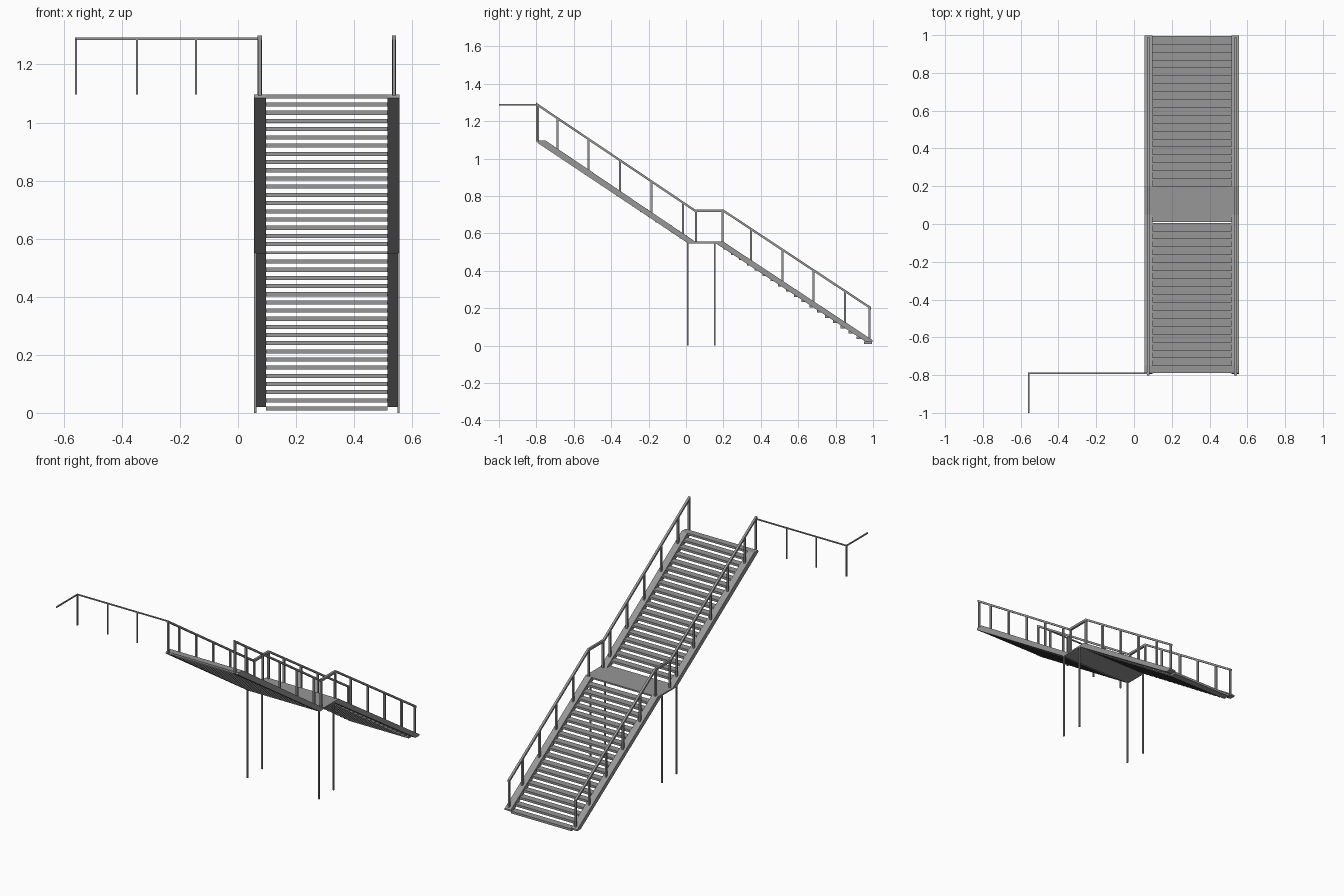
import bpy
import bmesh
from mathutils import Vector

if "Cube" in bpy.data.objects:
    bpy.data.objects.remove(bpy.data.objects["Cube"], do_unlink=True)

steel = bpy.data.materials.new("grey steel")
steel.use_nodes = True
GREY = (0.31, 0.31, 0.31, 1)
steel.diffuse_color = GREY
steel.node_tree.nodes["Principled BSDF"].inputs["Base Color"].default_value = GREY

MID = 0.306          # stair centreline in x
HALF = 0.251         # half the stair width
STRINGER = 0.042     # stringer width
RAIL_X = 0.231       # handrail distance from the centreline
STEPS = 19


def finish(name, bm):
    bmesh.ops.recalc_face_normals(bm, faces=bm.faces)
    mesh = bpy.data.meshes.new(name)
    bm.to_mesh(mesh)
    bm.free()
    mesh.materials.append(steel)
    obj = bpy.data.objects.new(name, mesh)
    bpy.context.collection.objects.link(obj)
    return obj


def profile(name, points, x0, x1):
    """Extrude a (y, z) outline from x0 to x1."""
    bm = bmesh.new()
    face = bm.faces.new([bm.verts.new((x0, y, z)) for y, z in points])
    new = bmesh.ops.extrude_face_region(bm, geom=[face])["geom"]
    verts = [v for v in new if isinstance(v, bmesh.types.BMVert)]
    bmesh.ops.translate(bm, verts=verts, vec=Vector((x1 - x0, 0, 0)))
    return finish(name, bm)


def box(name, x0, x1, y0, y1, z0, z1):
    return profile(name, [(y0, z0), (y1, z0), (y1, z1), (y0, z1)], x0, x1)


def post(name, x, y, z0, z1, w):
    return box(name, x - w / 2, x + w / 2, y - w / 2, y + w / 2, z0, z1)


def height(path, y):
    """Height of a (y, z) path at y."""
    for (ya, za), (yb, zb) in zip(path, path[1:]):
        if y <= yb:
            return za + (zb - za) * (y - ya) / (yb - ya)
    return path[-1][1]


# Side outlines
upper = [(-0.795, 1.085), (-0.79, 1.096), (-0.75, 1.096), (0.05, 0.556), (0.01, 0.548)]
lower = [(0.158, 0.548), (0.2, 0.556), (0.997, 0.03), (0.997, 0.02), (0.962, 0.02)]
rail = [(-0.802, 1.3), (0.048, 0.729), (0.199, 0.729), (0.988, 0.208)]
floor = [(-0.8, 1.096), (-0.75, 1.096), (0.05, 0.555), (0.2, 0.555), (0.997, 0.028)]
post_ys = [-0.797, -0.687, -0.521, -0.353, -0.184, -0.016, 0.053,
           0.195, 0.348, 0.516, 0.682, 0.85, 0.982]

for side, label in ((-1, "right"), (1, "left")):
    # Stringers
    a, b = sorted((MID + side * HALF, MID + side * (HALF - STRINGER)))
    profile(f"{label}_upper_stringer", upper, a, b)
    profile(f"{label}_lower_stringer", lower, a, b)
    # Handrail with balusters
    x = MID + side * RAIL_X
    under = [(y, z - 0.014) for y, z in reversed(rail)]
    profile(f"{label}_handrail", rail + under, x - 0.007, x + 0.007)
    for y in post_ys:
        post(f"{label}_baluster", x, y, height(floor, y) - 0.004,
             height(rail, y) - 0.007, 0.011)
    # Landing legs
    for y in (0.009, 0.155):
        post(f"{label}_landing_leg", MID + side * (HALF - 0.004), y, 0, 0.55, 0.008)

# Landing and top board
box("landing", MID - HALF, MID + HALF, 0.01, 0.2, 0.547, 0.556)
box("top_board", MID - HALF, MID + HALF, -0.79, -0.75, 1.083, 1.096)

# Treads, repeated down each flight
inner = HALF - STRINGER
for name, y, z, dy, dz, count in (
        ("upper_treads", -0.75, 1.069, 0.042, -0.0283, STEPS - 1),
        ("lower_treads", 0.2, 0.528, 0.0418, -0.0281, STEPS)):
    treads = box(name, MID - inner, MID + inner, y, y + 0.0422, z - 0.014, z)
    array = treads.modifiers.new("Steps", "ARRAY")
    array.count = count
    array.use_relative_offset = False
    array.use_constant_offset = True
    array.constant_offset_displace = (0, dy, dz)

# Upper floor guard rail
R = 0.007
END = -0.558
box("guard_rail", END - R / 2, MID - RAIL_X, -0.794, -0.787, 1.285, 1.292)
box("guard_rail_return", END - R / 2, END + R / 2, -1, -0.787, 1.285, 1.292)
for x in (END, -0.348, -0.145):
    post("guard_post", x, -0.79, 1.096, 1.288, R)
